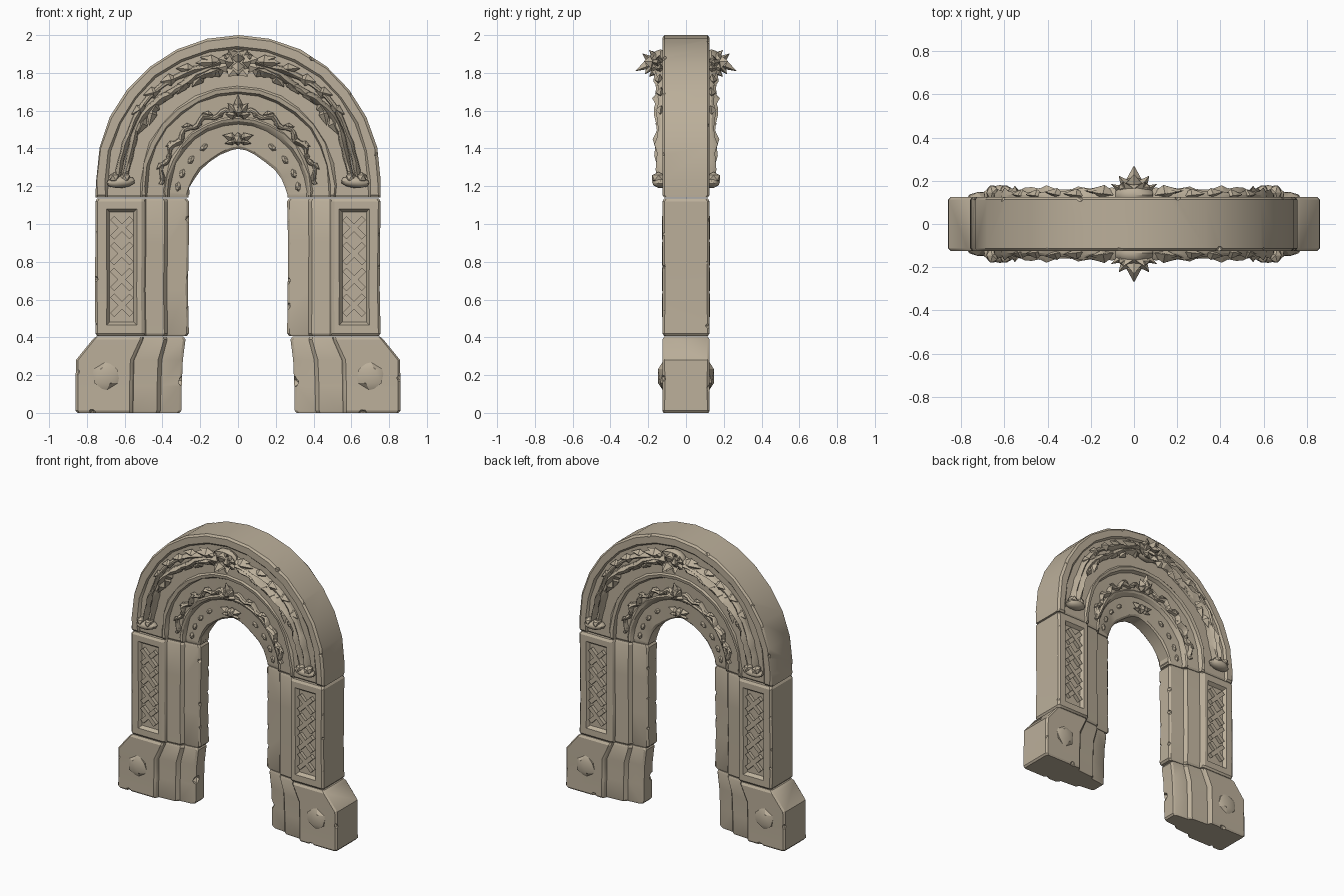
import bpy, bmesh, math, random
from math import sin, cos, pi, radians
from mathutils import Vector, Matrix, Euler

if "Cube" in bpy.data.objects:
    bpy.data.objects.remove(bpy.data.objects["Cube"])

random.seed(4)
R = random.uniform
stone = bpy.data.materials.new("stone")
stone.diffuse_color = (0.50, 0.43, 0.325, 1)
stone.use_nodes = True
stone.node_tree.nodes["Principled BSDF"].inputs["Base Color"].default_value = stone.diffuse_color


def finish(bm, name, mirror="", smooth=True):
    bmesh.ops.recalc_face_normals(bm, faces=bm.faces)
    me = bpy.data.meshes.new(name)
    bm.to_mesh(me)
    bm.free()
    ob = bpy.data.objects.new(name, me)
    bpy.context.collection.objects.link(ob)
    me.materials.append(stone)
    if mirror:
        m = ob.modifiers.new("mirror", 'MIRROR')
        m.use_axis = ("X" in mirror, "Y" in mirror, False)
        m.use_mirror_merge = False
    if smooth:
        shade(ob)
    return ob


def shade(ob):
    bpy.ops.object.select_all(action='DESELECT')
    ob.select_set(True)
    bpy.context.view_layer.objects.active = ob
    bpy.ops.object.shade_smooth_by_angle(angle=radians(28))


def loft(bm, rings):
    """Skin a list of equal rings of points and cap both ends."""
    rs = [[bm.verts.new(p) for p in r] for r in rings]
    n = len(rs[0])
    for a, b in zip(rs, rs[1:]):
        for i in range(n):
            j = (i + 1) % n
            bm.faces.new((a[i], a[j], b[j], b[i]))
    bm.faces.new(rs[0])
    bm.faces.new(rs[-1][::-1])


def box(bm, c, size, rot=(0, 0, 0)):
    m = Matrix.Translation(c) @ Euler(rot).to_matrix().to_4x4() @ Matrix.Diagonal((*size, 1))
    bmesh.ops.create_cube(bm, size=1, matrix=m)


def blob(bm, c, size, sub=1, rot=0.0):
    m = Matrix.Translation(c) @ Matrix.Rotation(rot, 4, 'Y') @ Matrix.Diagonal((*size, 1))
    bmesh.ops.create_icosphere(bm, subdivisions=sub, radius=1, matrix=m)


def leaf(bm, p, d, l, w, h):
    """Ridged pointed leaf starting at p and growing along d."""
    p, d = Vector(p), Vector(d).normalized()
    s = d.cross(Vector((0, -1, 0)))
    s = s.normalized() if s.length > 0.2 else Vector((1, 0, 0))
    n = s.cross(d).normalized()
    if n.y > 0:
        n = -n
    m = p + d * l * 0.45
    v = [bm.verts.new(q) for q in (p, m + s * w, p + d * l, m - s * w, m + n * h, m - n * 0.015)]
    for i in range(4):
        j = (i + 1) % 4
        bm.faces.new((v[i], v[j], v[4]))
        bm.faces.new((v[j], v[i], v[5]))


def carve(ob, bm_cut):
    """Cut worn chips and recesses out of a block."""
    cut = finish(bm_cut, "cutter", smooth=False)
    cut.hide_render = True
    b = ob.modifiers.new("cut", 'BOOLEAN')
    b.operation, b.object, b.solver, b.use_self = 'DIFFERENCE', cut, 'EXACT', True
    bpy.context.view_layer.objects.active = ob
    bpy.ops.object.modifier_apply(modifier="cut")
    bpy.data.objects.remove(cut)
    shade(ob)


def chip(bm, c, r):
    m = (Matrix.Translation(c) @ Euler((R(0, 3), R(0, 3), R(0, 3))).to_matrix().to_4x4()
         @ Matrix.Diagonal((r, r * 0.8, r * 1.4, 1)))
    bmesh.ops.create_icosphere(bm, subdivisions=1, radius=1, matrix=m)


# Arch: bands between four concentric curves (half width, height, centre z, pointedness)
KEYS = [(0.755, 0.765, 1.235, 1), (0.49, 0.50, 1.20, 1), (0.37, 0.37, 1.17, 1), (0.262, 0.24, 1.158, 1.3)]
PROFILE = [(0, .113), (.045, .125), (.2, .125), (.24, .112), (.9, .112), (.93, .122), (1, .118),
           (1.07, .095), (1.82, .088), (1.88, .096), (1.97, .09), (2.08, .066), (2.9, .055), (3, .045)]


def arch_point(u, t):
    i = min(int(u), 2)
    a, b, zc, e = (p + (q - p) * (u - i) for p, q in zip(KEYS[i], KEYS[i + 1]))
    c = cos(t)
    return a * math.copysign(abs(c) ** e, c), zc + b * abs(sin(t)) ** e


def depth(u):
    for (u0, y0), (u1, y1) in zip(PROFILE, PROFILE[1:]):
        if u <= u1:
            return y0 + (y1 - y0) * (u - u0) / (u1 - u0)
    return PROFILE[-1][1]


def on_arch(u, t, lift=0.0):
    x, z = arch_point(u, t)
    return Vector((x, -depth(u) - lift, z))


def arch_ring(t, z=None, ys=1.0):
    pts = [(arch_point(u, t), y * ys) for u, y in PROFILE]
    k = 0 if z else 0.006
    pts = [(x + R(-k, k), zz if z is None else z, y) for (x, zz), y in pts]
    return [(x, -y, q) for x, q, y in pts] + [(x, y, q) for x, q, y in pts[::-1]]


SEG = 14
rings = [arch_ring(0, 1.14, .92), arch_ring(0, 1.153)]
rings += [arch_ring(pi * i / SEG) for i in range(SEG + 1)]
rings += [arch_ring(pi, 1.153), arch_ring(pi, 1.14, .92)]
bm = bmesh.new()
loft(bm, rings)
arch = finish(bm, "arch")
bm = bmesh.new()
for i in range(11):
    x, z = arch_point(0, pi * (i + R(.2, .8)) / 11)
    chip(bm, (x, random.choice((-.125, .125)), z), R(.012, .025))
carve(arch, bm)


# Legs: moulded stacks for the pillars and bases
def stack(name, sx, levels, ys):
    bm = bmesh.new()
    rings = []
    for z, xs, k in levels:
        f = [(sx * x, y * k) for x, y in zip(xs, ys)]
        rings.append([(x, -y, z) for x, y in f] + [(x, y, z) for x, y in f[::-1]])
    loft(bm, rings)
    return finish(bm, name)


PX = [.755, .743, .51, .495, .487, .39, .372, .272, .26]
PY = [.113, .125, .125, .115, .097, .088, .065, .055, .045]
BX = [.86, .848, .575, .562, .555, .43, .41, .315, .30]


def shift(xs, outer, inner):
    """Remap a profile so that it runs from outer to inner."""
    return [inner + (x - xs[-1]) * (outer - inner) / (xs[0] - xs[-1]) for x in xs]


for sx, side in ((-1, "left"), (1, "right")):
    wob = lambda: shift(PX, .755 + R(-.005, .003), .262 + R(-.004, .004))
    pillar = stack(side + "_pillar", sx, [
        (.407, shift(PX, .745, .272), .92), (.42, PX, 1), (.65, wob(), .99), (.9, wob(), 1),
        (1.12, PX, 1), (1.136, shift(PX, .745, .272), .92)], PY)
    bm = bmesh.new()
    for s in (-1, 1):
        # sunken panel with sloped border
        loft(bm, [[(sx * x, s * y, z) for x, z in ((a, c), (b, c), (b, d), (a, d))]
                  for y, a, b, c, d in ((.135, .528, .702, .457, 1.087), (.102, .552, .680, .48, 1.063))])
        for z in (.52, .75, .98):
            chip(bm, (sx * .757, s * .125, z + R(-.06, .06)), R(.012, .019))
            chip(bm, (sx * .258, s * .05, z + R(-.06, .06)), R(.014, .022))
    carve(pillar, bm)

    base = stack(side + "_base", sx, [
        (0, shift(BX, .85, .31), .95), (.012, BX, 1), (.14, shift(BX, .86, .298), .99),
        (.28, shift(BX, .858, .292), 1), (.388, shift(BX, .77, .278), 1),
        (.404, shift(BX, .752, .288), .92)], PY)
    bm = bmesh.new()
    chip(bm, (sx * .29, -.045, .17), .035)
    for s in (-1, 1):
        chip(bm, (sx * .86, s * .125, R(.08, .24)), .02)
        chip(bm, (sx * R(.62, .78), s * .125, .003), .02)
    carve(base, bm)

# Panel crosses
bm = bmesh.new()
for z in (.57, .707, .843, .98):
    for k, top in ((1, 0), (-1, .003)):
        box(bm, (.615, -.112 - top, z), (.145, .026, .03), (0, k * pi / 4, 0))
finish(bm, "panel_crosses", "XY")

# Base bosses
bm = bmesh.new()
blob(bm, (.70, -.118, .195), (.083, .035, .083), 1)
finish(bm, "base_bosses", "XY")


def strand(bm, u0, wave, freq, t0, t1, n, w, h, rough):
    """Rough ridged strip following the arch; widths in band units."""
    rings = []
    for i in range(n + 1):
        f = i / n
        t = t0 + (t1 - t0) * f
        u = u0 + wave * sin(freq * f)
        k = 1 + R(-rough, rough)
        sec = ((-1, -.02), (-.65, h * .6 * k), (R(-.2, .2), h * k), (.65, h * .6 / k), (1, -.02))
        rings.append([on_arch(u + a * w * k, t, b) for a, b in sec])
    loft(bm, rings)


# Garland on the outer band: bound stems, leaves and curled ends
bm = bmesh.new()
strand(bm, .44, .04, 9, radians(2), radians(85), 20, .07, .045, .25)
strand(bm, .58, .04, 12, radians(2), radians(85), 20, .08, .055, .25)
blob(bm, (.62, -.135, 1.222), (.078, .045, .032), 2, 0.1)
blob(bm, (.595, -.145, 1.245), (.03, .04, .03), 1)
blob(bm, (.655, -.145, 1.245), (.03, .04, .03), 1)
for i in range(15):
    t = radians(36 + i * 3.4)
    out = Vector((cos(t), 0, sin(t)))
    along = Vector((sin(t), 0, -cos(t)))
    s = 1 if i % 3 == 1 else -1
    leaf(bm, on_arch(.52 - .05 * s, t, .015), along + out * s * R(.2, .6) + Vector((0, -R(.1, .3), 0)),
         R(.08, .12), R(.022, .034), .03)
finish(bm, "garland", "XY")

# Crowning flower with projecting spikes
bm = bmesh.new()
blob(bm, (0, -.135, 1.855), (.095, .055, .07), 2)
for i in range(8):
    t = 2 * pi * (i + .5) / 8
    leaf(bm, (.04 * cos(t), -.14, 1.85 + .02 * sin(t)), (cos(t), -.6, .6 * sin(t)), .085, .035, .02)
for x, y, z, l in ((0, -1, -.4, .125), (0, -.8, .5, .09), (.6, -1, .1, .08), (-.6, -1, .1, .08), (0, -.8, -.8, .09)):
    leaf(bm, (x * .05, -.155, 1.855), (x, y, z), l, .035, .03)
for s in (-1, 1):
    blob(bm, (s * .045, -.17, 1.885), (.032, .022, .022))
    leaf(bm, (s * .07, -.13, 1.86), (s, -.15, -.05), .16, .04, .04)
    leaf(bm, (s * .07, -.13, 1.83), (s, -.15, -.35), .17, .03, .04)
finish(bm, "crown_flower", "Y")

# Wavy vine on the middle band
bm = bmesh.new()
strand(bm, 1.65, .09, 34, radians(4), radians(91), 26, .12, .03, .3)
for i in range(9):
    t = radians(12 + i * 8.5)
    s = 1 if i % 2 else -1
    leaf(bm, on_arch(1.62, t, .01), (sin(t) + s * .5 * cos(t), -.1, -cos(t) + s * .5 * sin(t)), .06, .016, .015)
finish(bm, "vine", "XY")

# Shell above the vine and bud above the opening
bm = bmesh.new()
for a, l in ((0, .12), (-40, .09), (40, .09), (-85, .07), (85, .07)):
    t = radians(a)
    leaf(bm, (0, -.10, 1.575), (sin(t), -.3, cos(t)), l, .026, .035)
blob(bm, (0, -.11, 1.61), (.035, .04, .045))
finish(bm, "shell", "Y")
bm = bmesh.new()
blob(bm, (0, -.07, 1.45), (.03, .04, .035))
for s in (-1, 1):
    leaf(bm, (0, -.07, 1.45), (s, -.15, .25), .085, .025, .03)
    leaf(bm, (0, -.07, 1.44), (s, -.15, -.2), .075, .016, .025)
finish(bm, "bud", "Y")

# Beads on the inner band
bm = bmesh.new()
for a in (8, 22, 37, 53):
    c = on_arch(2.45, radians(a))
    blob(bm, c, (.017, .016, .026), 1, -radians(a))
finish(bm, "beads", "XY")
